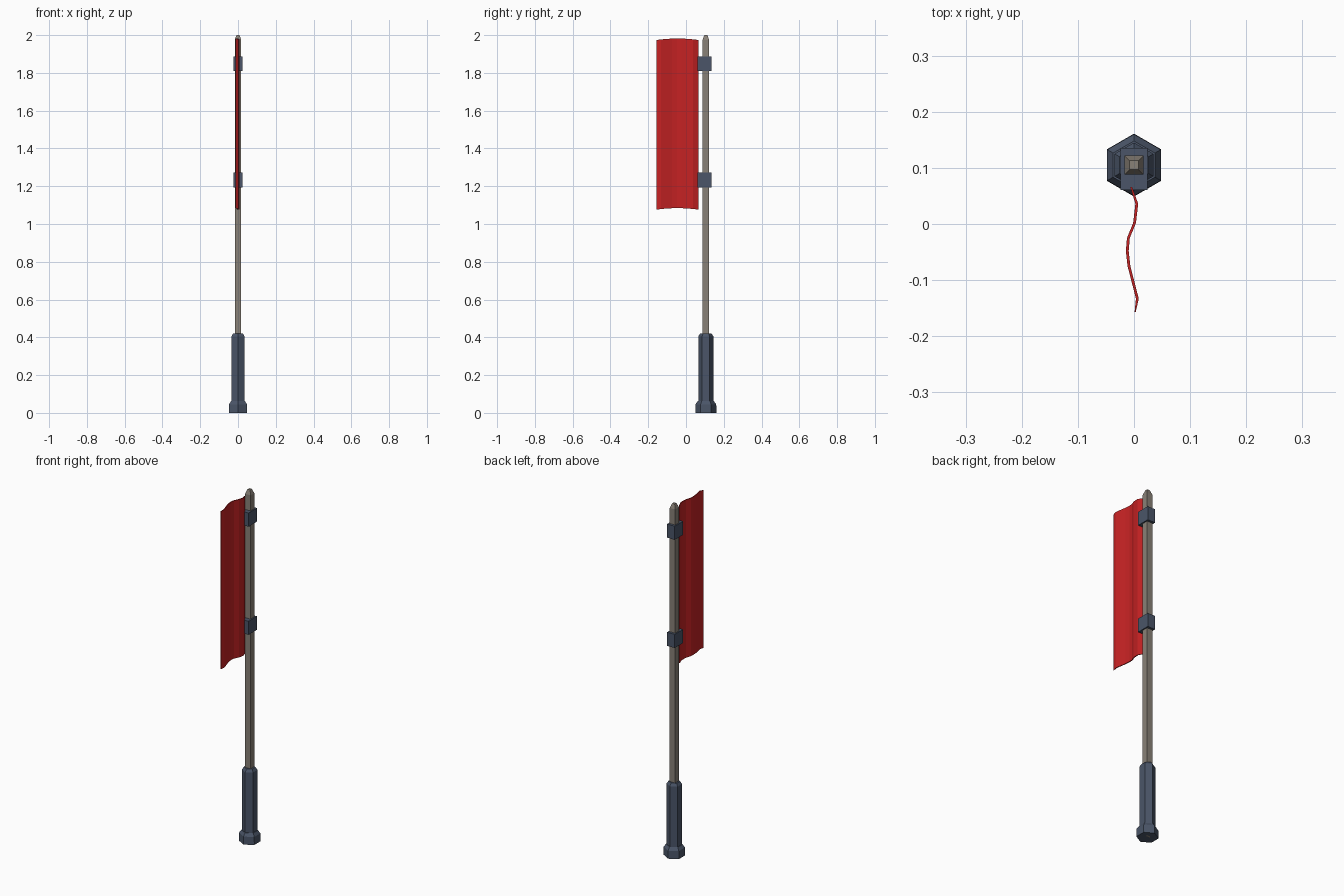
import bpy, bmesh, math

if "Cube" in bpy.data.objects:
    bpy.data.objects.remove(bpy.data.objects["Cube"])

PY = 0.105  # y position of the pole axis


def material(name, rgb):
    m = bpy.data.materials.new(name)
    m.diffuse_color = (*rgb, 1)
    m.use_nodes = True
    m.node_tree.nodes["Principled BSDF"].inputs["Base Color"].default_value = m.diffuse_color
    return m


slate = material("slate metal", (0.069, 0.091, 0.138))
wood = material("grey brown pole", (0.25, 0.22, 0.185))
red = material("red cloth", (0.56, 0.016, 0.017))


def finish(name, bm, mat):
    bmesh.ops.recalc_face_normals(bm, faces=bm.faces)
    me = bpy.data.meshes.new(name)
    bm.to_mesh(me)
    bm.free()
    me.materials.append(mat)
    ob = bpy.data.objects.new(name, me)
    bpy.context.collection.objects.link(ob)
    return ob


def loft(name, sides, profile, turn, mat):
    """Stack polygon rings given as (radius, z) and cap both ends."""
    bm = bmesh.new()
    rings = []
    for r, z in profile:
        angles = [turn + i * 2 * math.pi / sides for i in range(sides)]
        rings.append([bm.verts.new((r * math.cos(a), PY + r * math.sin(a), z)) for a in angles])
    for a, b in zip(rings, rings[1:]):
        for i in range(sides):
            j = (i + 1) % sides
            bm.faces.new((a[i], a[j], b[j], b[i]))
    bm.faces.new(rings[0])
    bm.faces.new(rings[-1])
    return finish(name, bm, mat)


# Hexagonal grip and foot, corners along y
loft("grip", 6, [(0.04, 0.04), (0.04, 0.405), (0.03, 0.42)], math.pi / 2, slate)
loft("foot", 6, [(0.056, 0.0), (0.055, 0.045), (0.043, 0.062)], math.pi / 2, slate)

# Square pole with tapered tip
d = math.sqrt(2)
loft("pole", 4, [(0.017 * d, 0.0), (0.017 * d, 1.975), (0.008 * d, 2.0)], math.pi / 4, wood)

# Brackets joining the cloth to the pole
for label, z in (("upper", 1.848), ("lower", 1.233)):
    bm = bmesh.new()
    bmesh.ops.create_cube(bm, size=1)
    for v in bm.verts:
        v.co = (v.co.x * 0.048, 0.098 + v.co.y * 0.075, z + v.co.z * 0.077)
    finish(label + "_bracket", bm, slate)

# Rippled cloth: (x, y, half thickness) across its width
wave = [(-0.005, 0.066, 0.0015), (0.005, 0.036, 0.0025), (0.001, 0.002, 0.0025),
        (-0.010, -0.025, 0.0025), (-0.012, -0.048, 0.0025), (-0.009, -0.075, 0.0025),
        (-0.001, -0.106, 0.0025), (0.006, -0.133, 0.0025), (0.002, -0.157, 0.001)]
bm = bmesh.new()
rows = []
for x, y, t in wave:
    lift = 0.008 * (1 - ((y + 0.045) / 0.112) ** 2)
    rows.append([bm.verts.new((x + s * t, y, z + lift))
                 for s, z in ((-1, 1.076), (1, 1.076), (1, 1.974), (-1, 1.974))])
for a, b in zip(rows, rows[1:]):
    for i in range(4):
        j = (i + 1) % 4
        bm.faces.new((a[i], a[j], b[j], b[i]))
bm.faces.new(rows[0])
bm.faces.new(rows[-1])
finish("cloth_banner", bm, red)
